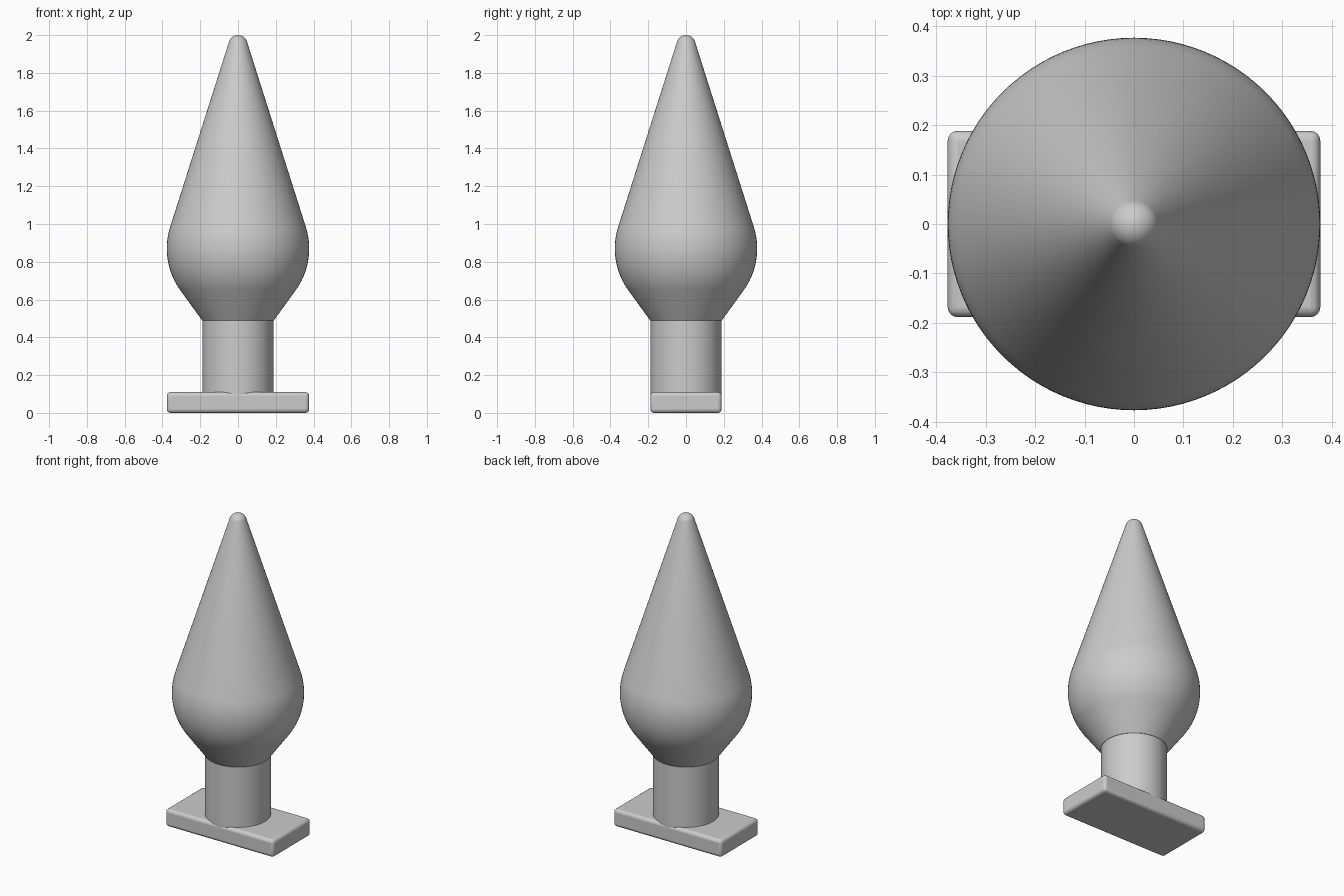
import bpy, bmesh
from math import sin, cos, radians, pi

cube = bpy.data.objects.get("Cube")
if cube:
    bpy.data.objects.remove(cube, do_unlink=True)

grey = bpy.data.materials.new("plain grey")
grey.use_nodes = True
grey.diffuse_color = (0.6, 0.6, 0.6, 1)
grey.node_tree.nodes["Principled BSDF"].inputs["Base Color"].default_value = (0.6, 0.6, 0.6, 1)


def finish(name, bm):
    bmesh.ops.recalc_face_normals(bm, faces=bm.faces)
    mesh = bpy.data.meshes.new(name)
    bm.to_mesh(mesh)
    bm.free()
    mesh.materials.append(grey)
    obj = bpy.data.objects.new(name, mesh)
    bpy.context.collection.objects.link(obj)
    bpy.ops.object.select_all(action="DESELECT")
    obj.select_set(True)
    bpy.context.view_layer.objects.active = obj
    return obj


def lathe(name, profile, steps=96):
    """Revolve (radius, height) points around the z axis."""
    bm = bmesh.new()
    verts = [bm.verts.new((r, 0, z)) for r, z in profile]
    edges = [bm.edges.new(pair) for pair in zip(verts, verts[1:])]
    bmesh.ops.spin(bm, geom=verts + edges, cent=(0, 0, 0), axis=(0, 0, 1),
                   angle=2 * pi, steps=steps)
    bmesh.ops.remove_doubles(bm, verts=bm.verts, dist=0.0001)
    obj = finish(name, bm)
    bpy.ops.object.shade_smooth_by_angle(angle=radians(35))
    return obj


def arc(radius, height, start, end, count):
    angles = [radians(start + (end - start) * i / count) for i in range(count + 1)]
    return [(radius * cos(a), height + radius * sin(a)) for a in angles]


# Tapered body: flared bottom, round belly, straight cone and rounded tip
belly = arc(0.377, 0.87, -36, 17.6, 16)
tip = arc(0.05, 1.95, 17.6, 90, 10)
tip[-1] = (0, 2)
lathe("tapered_body", [(0, 0.49), (0.19, 0.49)] + belly + tip)

# Round stem
lathe("stem", [(0, 0.05), (0.188, 0.05), (0.188, 0.49), (0, 0.49)])

# Rectangular foot with softened edges
bm = bmesh.new()
bmesh.ops.create_cube(bm, size=1)
bmesh.ops.scale(bm, vec=(0.754, 0.377, 0.11), verts=bm.verts)
bmesh.ops.translate(bm, vec=(0, 0, 0.055), verts=bm.verts)
foot = finish("foot", bm)
bevel = foot.modifiers.new("soft edges", "BEVEL")
bevel.width = 0.02
bevel.segments = 4
bpy.ops.object.shade_smooth_by_angle(angle=radians(35))
